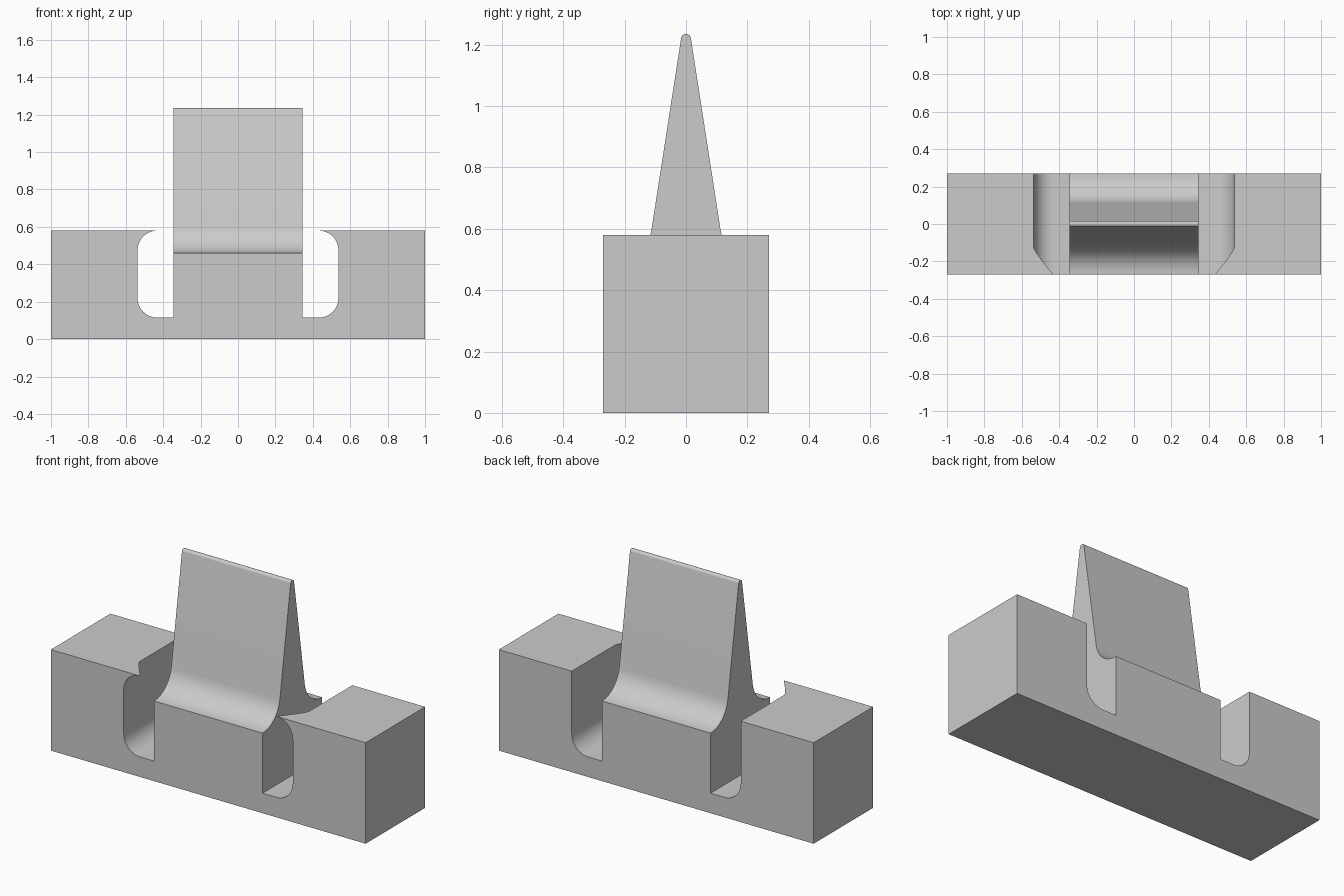
import bpy, bmesh, math

cube = bpy.data.objects.get("Cube")
if cube:
    bpy.data.objects.remove(cube, do_unlink=True)

DEPTH, TOP, FLOOR = 0.27, 0.58, 0.115      # half depth, block top, slot floor
TOOTH, WALL, R = 0.345, 0.537, 0.105       # tooth half width, slot wall, slot rounding
EDGE, SWEEP = 0.46, 0.159                  # tooth shoulder height, fillet radius
N = 12

grey = bpy.data.materials.new("light_grey")
grey.use_nodes = True
colour = (0.6, 0.6, 0.6, 1)
grey.diffuse_color = colour
grey.node_tree.nodes["Principled BSDF"].inputs["Base Color"].default_value = colour


def loft(name, loops):
    """Skin a row of closed loops and cap both ends."""
    bm = bmesh.new()
    rings = [[bm.verts.new(p) for p in loop] for loop in loops]
    for a, b in zip(rings, rings[1:]):
        for i in range(len(a)):
            j = (i + 1) % len(a)
            bm.faces.new((a[i], a[j], b[j], b[i]))
    bm.faces.new(rings[0][::-1])
    bm.faces.new(rings[-1])
    bmesh.ops.remove_doubles(bm, verts=bm.verts, dist=1e-5)
    bmesh.ops.recalc_face_normals(bm, faces=bm.faces)
    mesh = bpy.data.meshes.new(name)
    bm.to_mesh(mesh)
    bm.free()
    mesh.materials.append(grey)
    obj = bpy.data.objects.new(name, mesh)
    bpy.context.collection.objects.link(obj)
    return obj


def block_section(y, rise):
    """Slotted block outline; the rounded slot top climbs by rise."""
    half = [(1, 0), (1, TOP)]
    start = TOP - R + rise
    lip_angle = math.asin(max(0, min(1, (TOP - start) / R)))
    for i in range(N, -1, -1):
        a = lip_angle * i / N
        half.append((WALL - R + R * math.cos(a), start + R * math.sin(a)))
    for i in range(N + 1):
        a = math.pi / 2 * i / N
        half.append((WALL - R + R * math.cos(a), FLOOR + R - R * math.sin(a)))
    outline = half + [(-x, z) for x, z in reversed(half)]
    return [(x, y, z) for x, z in outline]


# Slotted block: the front lip fades away along an arc
fade = math.acos(1 - R / SWEEP)
sections = []
for i in range(N + 1):
    t = fade * i / N
    sections.append(block_section(-DEPTH + SWEEP * math.sin(t), SWEEP * (1 - math.cos(t))))
sections.append(block_section(DEPTH, R))
body = loft("slotted_block", sections)

# Tapered tooth with concave shoulders and a rounded tip
taper = math.radians(8.9)
tip_r, tip_z = 0.016, 1.219
side = [(DEPTH, FLOOR)]
for i in range(N + 1):
    a = (math.pi / 2 - taper) * i / N
    side.append((DEPTH - SWEEP * math.sin(a), EDGE + SWEEP - SWEEP * math.cos(a)))
for i in range(7):
    a = taper + (math.pi / 2 - taper) * i / 6
    side.append((tip_r * math.cos(a), tip_z + tip_r * math.sin(a)))
profile = side + [(-y, z) for y, z in reversed(side[:-1])]
tooth = loft("tooth", [[(x, y, z) for y, z in profile] for x in (-TOOTH, TOOTH)])

# Fuse tooth and block into one solid
union = body.modifiers.new("fuse", 'BOOLEAN')
union.operation, union.solver, union.object = 'UNION', 'EXACT', tooth
bpy.context.view_layer.objects.active = body
body.select_set(True)
bpy.ops.object.modifier_apply(modifier=union.name)
bpy.data.objects.remove(tooth, do_unlink=True)

bm = bmesh.new()
bm.from_mesh(body.data)
bmesh.ops.remove_doubles(bm, verts=bm.verts, dist=1e-5)
bmesh.ops.dissolve_limit(bm, angle_limit=0.01, verts=bm.verts, edges=bm.edges)
bm.to_mesh(body.data)
bm.free()
bpy.ops.object.shade_smooth_by_angle(angle=math.radians(30))
